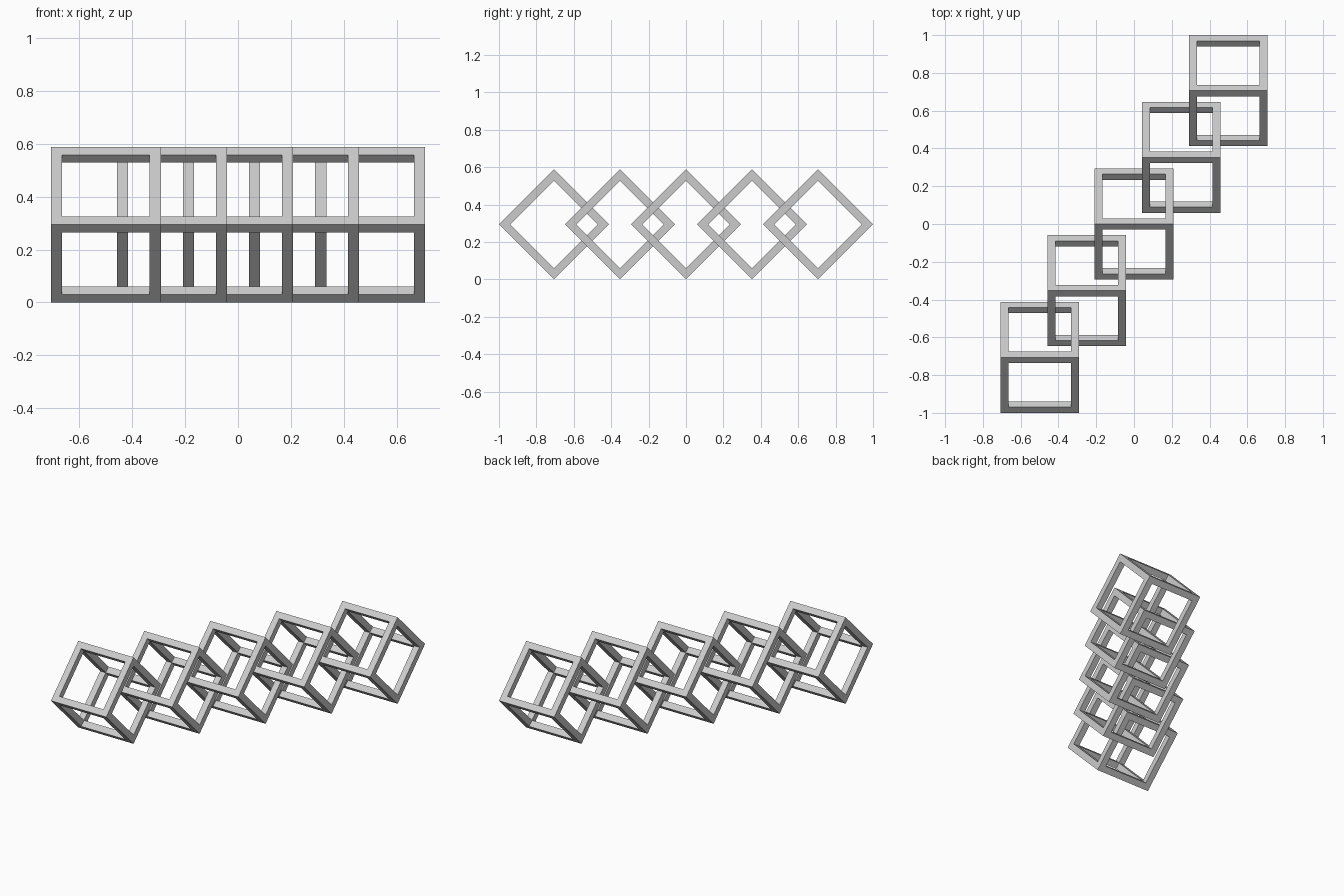
import bpy, bmesh, math
from mathutils import Matrix

if "Cube" in bpy.data.objects:
    bpy.data.objects.remove(bpy.data.objects["Cube"], do_unlink=True)

COUNT = 5
SIDE = 2 / (3.4 * math.sqrt(2))   # edge length of one frame
BAR = SIDE * 0.102                # square bar thickness
STEP = SIDE * 0.6                 # shift between neighbouring frames

grey = bpy.data.materials.new("light_grey")
grey.use_nodes = True
colour = (0.6, 0.6, 0.6, 1)
grey.diffuse_color = colour
grey.node_tree.nodes["Principled BSDF"].inputs["Base Color"].default_value = colour


def frame_mesh():
    """Open cube made of twelve square bars."""
    bm = bmesh.new()
    bmesh.ops.create_cube(bm, size=SIDE)
    panels = bm.faces[:]
    bmesh.ops.inset_individual(bm, faces=panels, thickness=BAR, use_even_offset=True)
    # Push every panel inward to form the bar walls, then open it
    pushed = bmesh.ops.extrude_discrete_faces(bm, faces=panels)["faces"]
    for face in pushed:
        bmesh.ops.translate(bm, verts=face.verts[:], vec=-face.normal * BAR)
    bmesh.ops.delete(bm, geom=pushed, context="FACES")
    bmesh.ops.remove_doubles(bm, verts=bm.verts[:], dist=0.0001)
    bmesh.ops.recalc_face_normals(bm, faces=bm.faces[:])
    # Stand the frame on one edge
    bmesh.ops.rotate(bm, verts=bm.verts[:], matrix=Matrix.Rotation(math.pi / 4, 3, "X"))
    mesh = bpy.data.meshes.new("cube_frame")
    bm.to_mesh(mesh)
    bm.free()
    mesh.materials.append(grey)
    return mesh


# Diagonal row of interlocking frames
mesh = frame_mesh()
for i in range(COUNT):
    k = i - (COUNT - 1) / 2
    frame = bpy.data.objects.new(f"cube_frame_{i + 1}", mesh)
    frame.location = (k * STEP, k * STEP * math.sqrt(2), SIDE / math.sqrt(2))
    bpy.context.collection.objects.link(frame)
